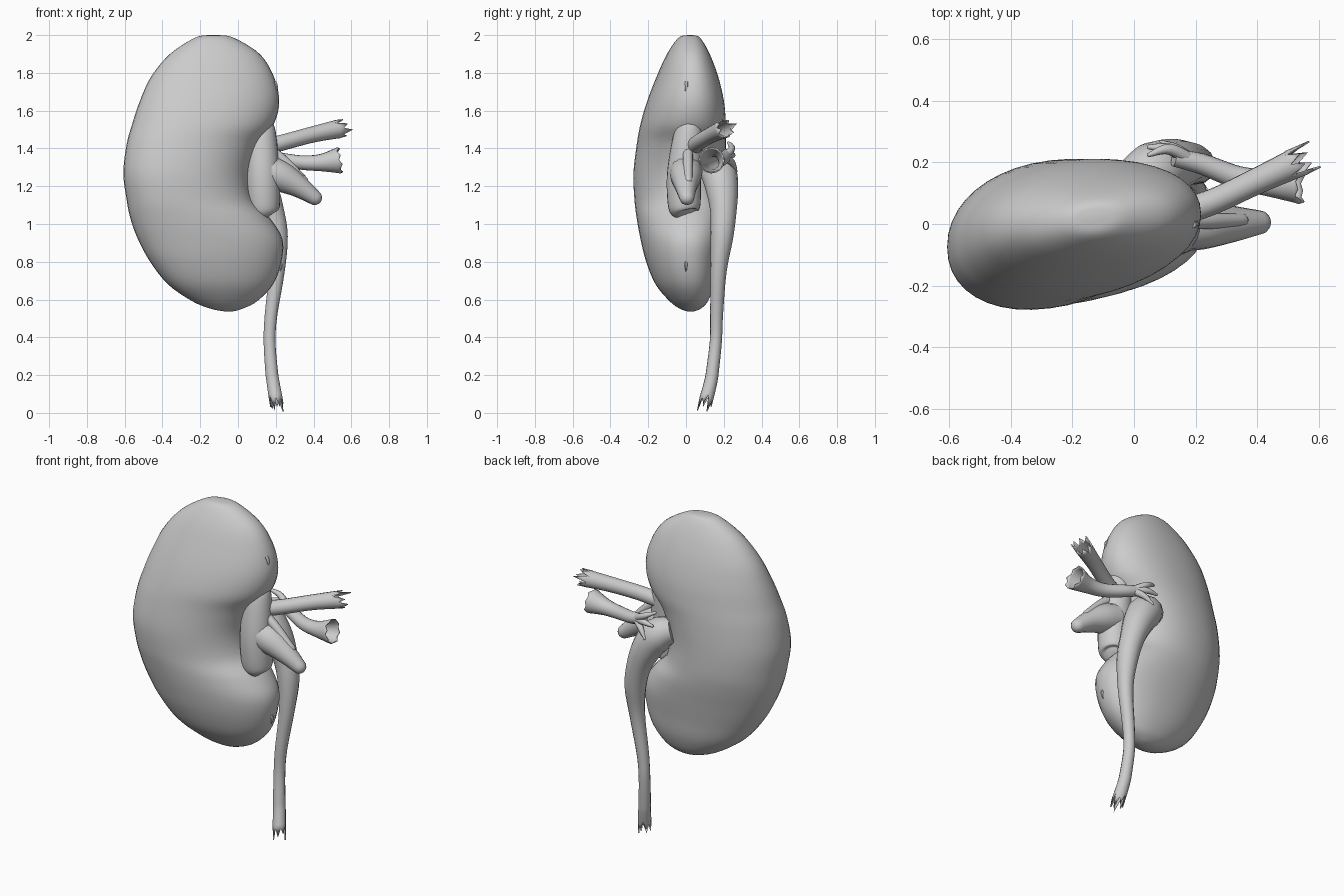
import bpy, bmesh, math, random
from mathutils import Vector

if "Cube" in bpy.data.objects:
    bpy.data.objects.remove(bpy.data.objects["Cube"])

random.seed(4)


def spline(rows, steps):
    """Catmull-Rom interpolation through rows of numbers."""
    pts = [Vector(r) for r in rows]
    out = []
    for i in range(len(pts) - 1):
        p0, p1 = pts[max(i - 1, 0)], pts[i]
        p2, p3 = pts[i + 1], pts[min(i + 2, len(pts) - 1)]
        for s in range(steps):
            t = s / steps
            out.append(0.5 * (2 * p1 + (p2 - p0) * t + (2 * p0 - 5 * p1 + 4 * p2 - p3) * t * t
                              + (3 * p1 - p0 - 3 * p2 + p3) * t ** 3))
    return out + [pts[-1]]


def power(v, e):
    return math.copysign(abs(v) ** e, v)


def loft(name, rings, cap_start=True, cap_end=True, wall=0):
    bm = bmesh.new()
    vr = [[bm.verts.new(p) for p in ring] for ring in rings]
    n = len(vr[0])
    for a, b in zip(vr, vr[1:]):
        for i in range(n):
            bm.faces.new((a[i], a[(i + 1) % n], b[(i + 1) % n], b[i]))
    if cap_start:
        bm.faces.new(vr[0][::-1])
    if cap_end:
        bm.faces.new(vr[-1])
    bmesh.ops.recalc_face_normals(bm, faces=bm.faces)
    me = bpy.data.meshes.new(name)
    bm.to_mesh(me)
    bm.free()
    ob = bpy.data.objects.new(name, me)
    bpy.context.collection.objects.link(ob)
    bpy.ops.object.select_all(action='DESELECT')
    ob.select_set(True)
    bpy.context.view_layer.objects.active = ob
    bpy.ops.object.shade_smooth_by_angle(angle=math.radians(50))
    if wall:
        mod = ob.modifiers.new("wall", 'SOLIDIFY')
        mod.thickness = wall
        mod.offset = -1
    return ob


def tube(name, rows, sides=16, steps=5, torn=0, round_end=False):
    """Tube through rows of (x, y, z, radius); torn = depth of a ragged open end."""
    rows = spline(rows, steps)
    pts = [Vector(r[:3]) for r in rows]
    rad = [r[3] for r in rows]
    if round_end:
        d, e, r = (pts[-1] - pts[-2]).normalized(), pts[-1], rad[-1]
        for a in (25, 50, 70, 85):
            pts.append(e + d * r * math.sin(math.radians(a)))
            rad.append(r * math.cos(math.radians(a)))
    rings, u = [], None
    for i, p in enumerate(pts):
        t = (pts[min(i + 1, len(pts) - 1)] - pts[max(i - 1, 0)]).normalized()
        u = t.orthogonal() if u is None else u - t * u.dot(t)
        u.normalize()
        v = t.cross(u)
        ring = []
        for k in range(sides):
            a = 2 * math.pi * k / sides
            q = p + (u * math.cos(a) + v * math.sin(a)) * rad[i]
            if torn and i == len(pts) - 1:
                q += t * torn * ((0.6 if k % 2 else -0.3) + random.uniform(-0.4, 0.4))
            ring.append(q)
        rings.append(ring)
    return loft(name, rings, True, not torn, 0.006 if torn else 0)


# Kidney body: z, left x, right x, front y, back y
body = [
    (2.000, -0.16, -0.10, 0.01, 0.035),
    (1.985, -0.23, -0.02, -0.04, 0.075),
    (1.90, -0.36, 0.115, -0.10, 0.125),
    (1.78, -0.46, 0.19, -0.155, 0.17),
    (1.65, -0.52, 0.218, -0.205, 0.20),
    (1.53, -0.56, 0.19, -0.24, 0.21),
    (1.42, -0.59, 0.11, -0.26, 0.21),
    (1.27, -0.607, 0.06, -0.277, 0.21),
    (1.13, -0.59, 0.08, -0.272, 0.21),
    (1.03, -0.57, 0.17, -0.26, 0.205),
    (0.92, -0.53, 0.235, -0.24, 0.19),
    (0.80, -0.465, 0.23, -0.21, 0.17),
    (0.68, -0.37, 0.185, -0.16, 0.15),
    (0.59, -0.24, 0.10, -0.085, 0.115),
    (0.55, -0.14, 0.02, -0.03, 0.075),
    (0.537, -0.07, -0.03, 0.01, 0.04),
]
rings = []
for z, xl, xr, yf, yb in spline(body, 5):
    cx, a, cy, h = (xl + xr) / 2, (xr - xl) / 2, (yf + yb) / 2, (yb - yf) / 2
    skew = 0.17 * h
    b = h - 0.5 * skew * skew / h
    ring = []
    for k in range(40):
        t = 2 * math.pi * k / 40
        c, s = power(math.cos(t), 0.93), power(math.sin(t), 0.93)
        ring.append(Vector((cx + a * c, cy + skew * c + b * s, z)))
    rings.append(ring)
loft("kidney_body", rings)

# Hilum tissue filling the notch
tube("hilum_tissue", [(0.13, 0.02, 1.548, 0.025), (0.13, 0.02, 1.53, 0.06), (0.125, 0.01, 1.45, 0.08),
                      (0.13, -0.01, 1.27, 0.09), (0.135, -0.01, 1.12, 0.088),
                      (0.14, -0.005, 1.065, 0.075), (0.145, 0, 1.05, 0.04)], sides=24)

# Closed vein stub and the small vessel above it
tube("vein_stub", [(0.15, 0.0, 1.28, 0.088), (0.23, 0.0, 1.25, 0.082),
                   (0.32, 0.0, 1.20, 0.06), (0.405, 0.005, 1.14, 0.04)], round_end=True)
tube("small_vessel", [(0.16, 0.01, 1.40, 0.028), (0.25, 0.01, 1.33, 0.026),
                      (0.35, 0.012, 1.23, 0.022)], sides=12, round_end=True)

# Torn upper and lower vessels
tube("upper_vessel", [(0.12, 0.03, 1.40, 0.045), (0.25, 0.07, 1.435, 0.042),
                      (0.40, 0.14, 1.475, 0.043), (0.54, 0.205, 1.505, 0.05)], torn=0.06)
tube("lower_vessel", [(0.13, 0.215, 1.37, 0.028), (0.22, 0.195, 1.345, 0.034), (0.34, 0.15, 1.325, 0.038),
                      (0.44, 0.135, 1.325, 0.046), (0.535, 0.135, 1.337, 0.07)], torn=0.015)

# Thin branches of the lower vessel reaching over the pelvis
for i, (x, y, z) in enumerate([(0.05, 0.225, 1.43), (0.05, 0.25, 1.36), (0.09, 0.265, 1.28)]):
    tube(f"vessel_branch_{i + 1}", [(0.19, 0.205, 1.355, 0.022),
                                    ((x + 0.18) / 2, 0.243, (z + 1.37) / 2, 0.018),
                                    (x, y, z, 0.008)], sides=8, round_end=True)

# Renal pelvis narrowing into the torn ureter
tube("ureter", [(-0.01, 0.14, 1.31, 0.07), (0.06, 0.17, 1.28, 0.095), (0.125, 0.19, 1.19, 0.087),
                (0.175, 0.198, 1.07, 0.07), (0.205, 0.19, 0.93, 0.06), (0.205, 0.172, 0.75, 0.043),
                (0.175, 0.162, 0.52, 0.034), (0.167, 0.158, 0.38, 0.032),
                (0.178, 0.14, 0.22, 0.034), (0.186, 0.13, 0.16, 0.035),
                (0.20, 0.108, 0.075, 0.037)], steps=4, sides=14, torn=0.08)

# Tiny nubs on the inner edge of both lobes
for i, (x, z, r) in enumerate([(0.19, 1.75, 0.014), (0.218, 0.80, 0.01)]):
    tube(f"surface_nub_{i + 1}", [(x, 0, z, r), (x + 0.012, 0, z - 2 * r, r * 0.8),
                                  (x + 0.005, 0, z - 5 * r, r * 0.3)], sides=6, steps=2)
